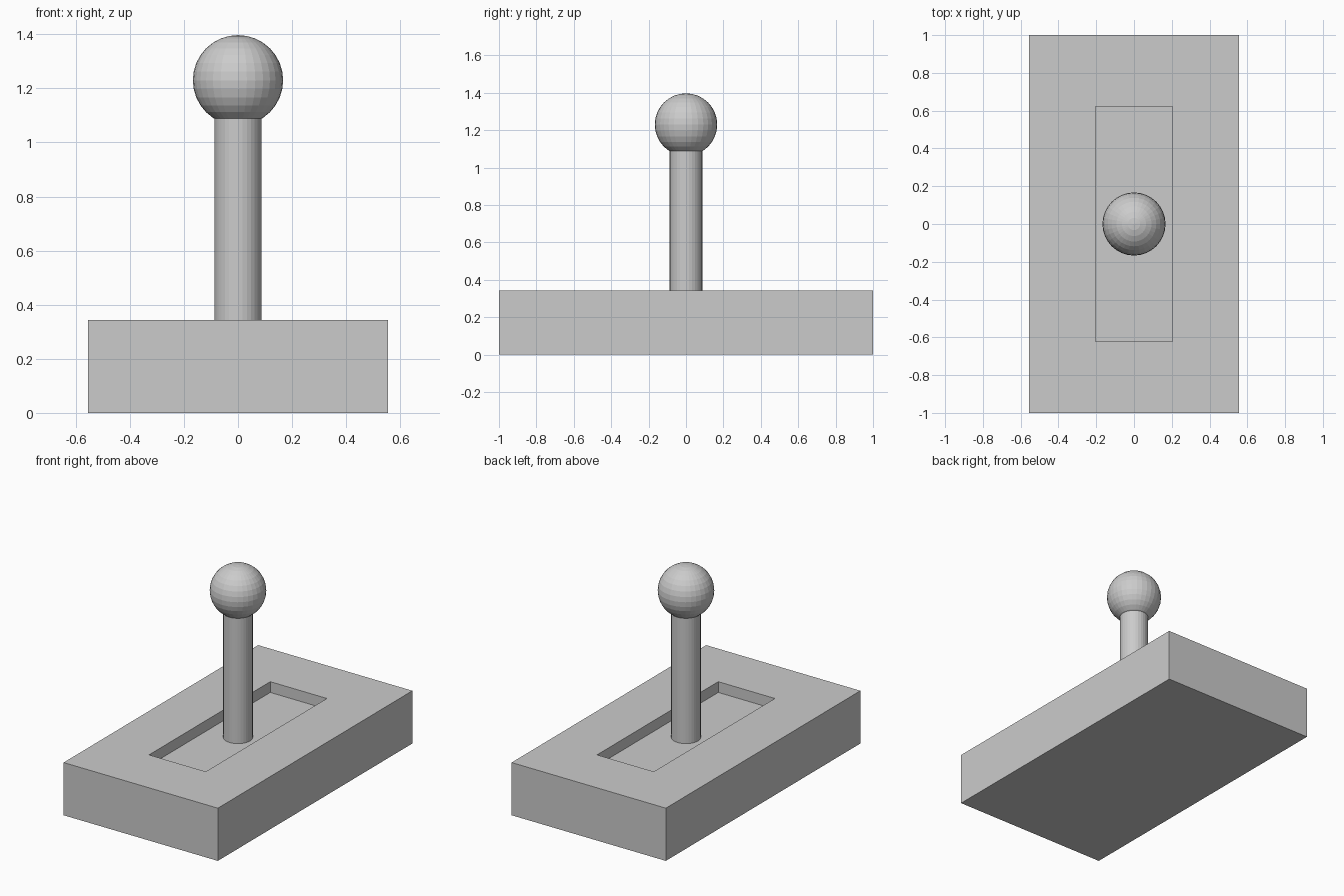
import bpy, bmesh

if "Cube" in bpy.data.objects:
    bpy.data.objects.remove(bpy.data.objects["Cube"])

BASE_X, BASE_Y, BASE_Z = 0.555, 1.0, 0.343      # half width, half length, height
SLOT_X, SLOT_Y, SLOT_DEPTH = 0.204, 0.623, 0.07
KNOB_R, KNOB_Z = 0.167, 1.23
FLOOR_Z = BASE_Z - SLOT_DEPTH


def add_object(name, bm):
    mesh = bpy.data.meshes.new(name)
    bm.to_mesh(mesh)
    bm.free()
    obj = bpy.data.objects.new(name, mesh)
    bpy.context.collection.objects.link(obj)
    return obj


# Base block with a recessed slot in its top face
bm = bmesh.new()
bmesh.ops.create_cube(bm, size=2)
for v in bm.verts:
    v.co = (v.co.x * BASE_X, v.co.y * BASE_Y, (v.co.z + 1) / 2 * BASE_Z)
top = max(bm.faces, key=lambda f: f.calc_center_median().z)
for z in (BASE_Z, FLOOR_Z):
    bmesh.ops.inset_region(bm, faces=[top], thickness=0.01)
    for v in top.verts:
        v.co = (SLOT_X if v.co.x > 0 else -SLOT_X,
                SLOT_Y if v.co.y > 0 else -SLOT_Y, z)
bm.normal_update()
add_object("base", bm)

# Lever shaft, rising from the slot floor into the knob
low, high = FLOOR_Z - 0.005, KNOB_Z - 0.1
bpy.ops.mesh.primitive_cylinder_add(vertices=32, radius=0.087, depth=high - low,
                                    location=(0, 0, (low + high) / 2))
bpy.context.object.name = "lever_shaft"
bpy.ops.object.shade_flat()

# Faceted ball knob
bpy.ops.mesh.primitive_uv_sphere_add(segments=32, ring_count=16, radius=KNOB_R,
                                     location=(0, 0, KNOB_Z))
bpy.context.object.name = "lever_knob"
bpy.ops.object.shade_flat()
